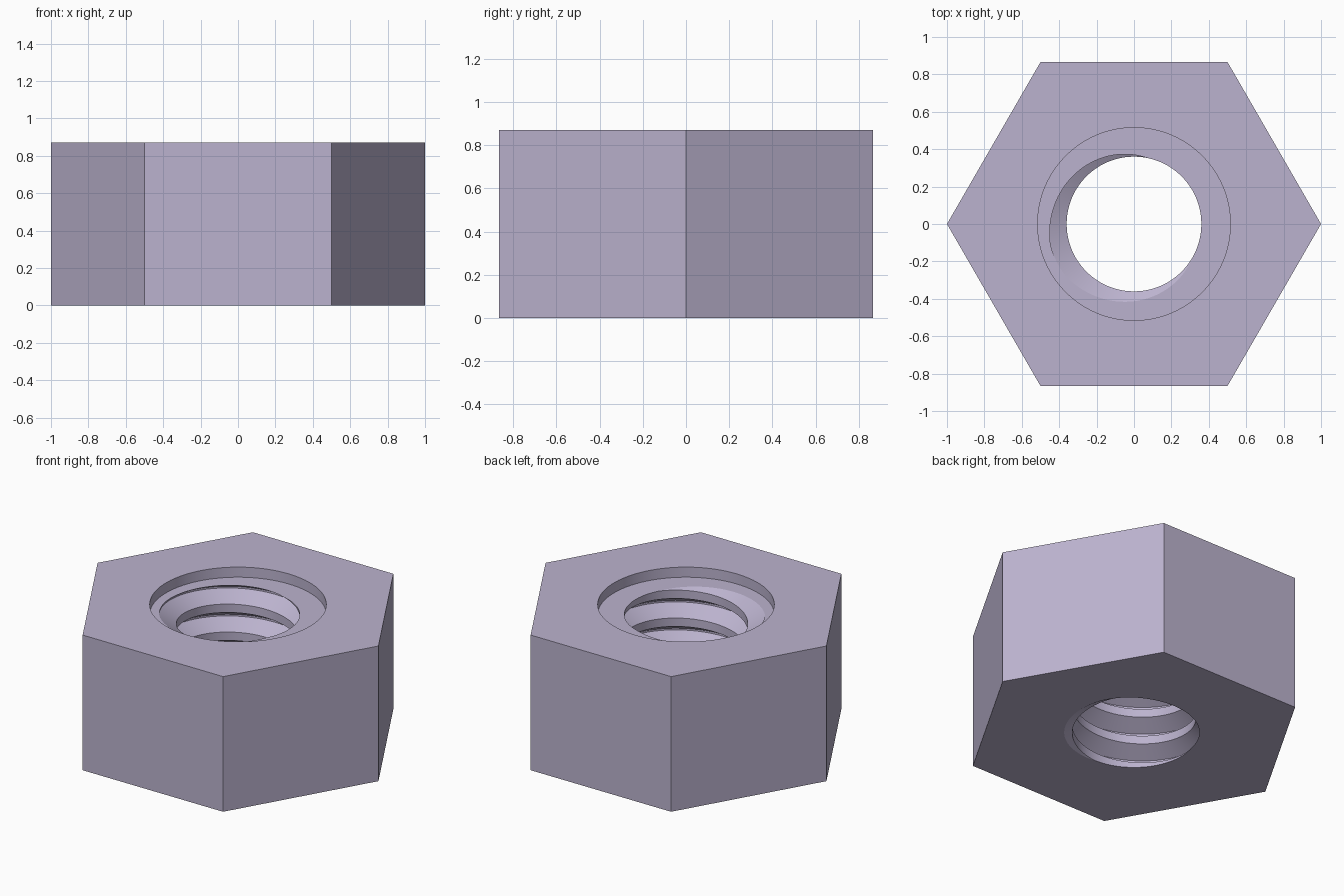
import bpy, bmesh, math

cube = bpy.data.objects.get("Cube")
if cube:
    bpy.data.objects.remove(cube, do_unlink=True)

HEIGHT, LEDGE = 0.87, 0.805          # overall height, floor of the top recess
RECESS_R, ROOT_R, CREST_R = 0.515, 0.46, 0.36
PITCH, START = 0.18, math.radians(205)
COLUMNS = 144                        # multiple of six, so columns hit the corners
FLAT, EDGE = 0.03, 0.35              # half widths of groove floor and mouth, in pitches


def groove_centre(a):
    return LEDGE + PITCH * (a - START) / math.tau


def thread_radius(a, z):
    """Radius of the V-shaped right-hand thread at an angle and height."""
    t = (z - groove_centre(a)) / PITCH
    t = abs(t - round(t))
    f = min(max((EDGE - t) / (EDGE - FLAT), 0), 1)
    return CREST_R + (ROOT_R - CREST_R) * f


def section(a):
    """Closed radial section: thread, ledge, recess wall, top, hexagon side."""
    pts = []
    for turn in range(-7, 3):
        for t in (-EDGE, -FLAT, FLAT, EDGE):
            z = groove_centre(a) + PITCH * (turn + t)
            z = min(max(z, 0), LEDGE)
            pts.append((thread_radius(a, z), z))
    side = math.pi / 3
    hex_r = math.cos(side / 2) / math.cos(a % side - side / 2)
    pts += [(RECESS_R, LEDGE), (RECESS_R, HEIGHT), (hex_r, HEIGHT), (hex_r, 0)]
    return pts


# Sweep the section around the axis, the thread climbing one pitch per turn
bm = bmesh.new()
rings = []
for i in range(COLUMNS + 1):
    a = math.tau * i / COLUMNS
    rings.append([bm.verts.new((r * math.cos(a), r * math.sin(a), z))
                  for r, z in section(a)])
for left, right in zip(rings, rings[1:]):
    for j in range(len(left)):
        k = (j + 1) % len(left)
        bm.faces.new((left[j], right[j], right[k], left[k]))
bmesh.ops.remove_doubles(bm, verts=bm.verts, dist=1e-5)
bmesh.ops.recalc_face_normals(bm, faces=bm.faces)

mesh = bpy.data.meshes.new("hex_nut")
bm.to_mesh(mesh)
bm.free()
nut = bpy.data.objects.new("hex_nut", mesh)
bpy.context.collection.objects.link(nut)

# Lavender grey metal
mat = bpy.data.materials.new("lavender_grey")
mat.use_nodes = True
colour = (0.50, 0.45, 0.62, 1)
mat.diffuse_color = colour
mat.node_tree.nodes["Principled BSDF"].inputs["Base Color"].default_value = colour
mesh.materials.append(mat)

bpy.ops.object.select_all(action='DESELECT')
nut.select_set(True)
bpy.context.view_layer.objects.active = nut
bpy.ops.object.shade_smooth_by_angle(angle=math.radians(25))
